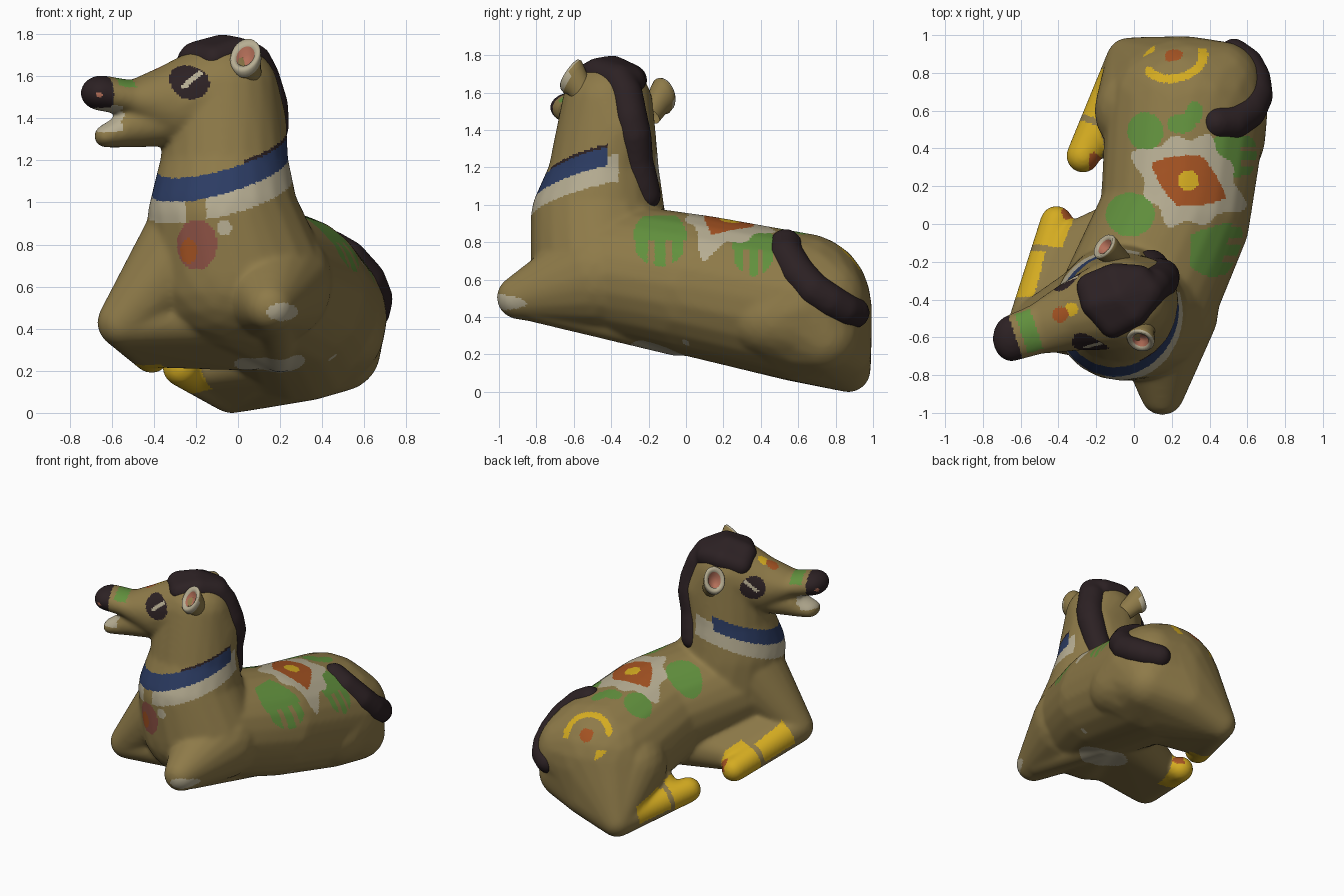
import bpy, bmesh, math
from mathutils import Vector, Matrix
from mathutils.geometry import intersect_point_line

if "Cube" in bpy.data.objects:
    bpy.data.objects.remove(bpy.data.objects["Cube"])

COLOURS = {
    "olive_clay": (0.27, 0.195, 0.066), "off_white": (0.47, 0.42, 0.29),
    "dark_brown": (0.025, 0.015, 0.017), "collar_blue": (0.025, 0.045, 0.125),
    "leaf_green": (0.12, 0.28, 0.047), "rust_orange": (0.37, 0.085, 0.016),
    "yellow": (0.66, 0.41, 0.015), "rose": (0.27, 0.085, 0.06),
    "ear_pink": (0.46, 0.16, 0.10)}
NAMES = list(COLOURS)
MATS = []
for name, rgb in COLOURS.items():
    m = bpy.data.materials.new(name)
    m.diffuse_color = (*rgb, 1)
    m.use_nodes = True
    m.node_tree.nodes["Principled BSDF"].inputs["Base Color"].default_value = m.diffuse_color
    MATS.append(m)

tmp = bmesh.new()
bmesh.ops.create_icosphere(tmp, subdivisions=3, radius=1)
BALL = [v.co.copy() for v in tmp.verts]
tmp.free()


def hull(bm, *balls):
    """Convex skin around ellipsoids given as (x, y, z, r) or (x, y, z, rx, ry, rz)."""
    verts = []
    for b in balls:
        r = b[3:] if len(b) == 6 else (b[3],) * 3
        verts += [bm.verts.new((b[0] + d.x * r[0], b[1] + d.y * r[1], b[2] + d.z * r[2])) for d in BALL]
    bmesh.ops.convex_hull(bm, input=verts)
    bmesh.ops.delete(bm, geom=[v for v in verts if not v.link_faces], context='VERTS')


def add_object(name, bm, mats):
    mesh = bpy.data.meshes.new(name)
    bmesh.ops.recalc_face_normals(bm, faces=bm.faces)
    bm.to_mesh(mesh)
    bm.free()
    for m in mats:
        mesh.materials.append(m)
    ob = bpy.data.objects.new(name, mesh)
    bpy.context.collection.objects.link(ob)
    return ob


def fuse(ob, voxel, smooth):
    """Melt the overlapping hulls into one smooth skin."""
    mats = list(ob.data.materials)
    r = ob.modifiers.new("fuse", 'REMESH')
    r.mode, r.voxel_size = 'VOXEL', voxel
    s = ob.modifiers.new("soften", 'SMOOTH')
    s.factor, s.iterations = 0.5, smooth
    mesh = bpy.data.meshes.new_from_object(ob.evaluated_get(bpy.context.evaluated_depsgraph_get()))
    ob.modifiers.clear()
    ob.data = mesh
    mesh.materials.clear()
    for m in mats:
        mesh.materials.append(m)
    mesh.shade_smooth()
    bpy.context.view_layer.update()


# ---- body: torso, neck, head and folded legs ----
chest = (0.0, -0.45, 0.66, 0.42, 0.38, 0.36)
belly = (0.22, 0.05, 0.57, 0.40, 0.40, 0.38)
rump = (0.28, 0.62, 0.45, 0.43, 0.375, 0.40)
neck_base = (-0.07, -0.47, 0.95, 0.36, 0.36, 0.28)
neck_mid = (-0.065, -0.44, 1.20, 0.305, 0.295, 0.12)
crown = (-0.07, -0.42, 1.53, 0.265, 0.245, 0.235)
cheek = (-0.29, -0.48, 1.465, 0.19, 0.19, 0.20)
knee_l = (-0.55, -0.535, 0.43, 0.12)
hoof_l = (-0.41, 0.01, 0.275, 0.088)
hock_l = (-0.03, 0.87, 0.115, 0.118)
hind_hoof_l = (-0.27, 0.36, 0.215, 0.09)
seat = (0.24, 0.84, 0.22, 0.15)

bm = bmesh.new()
hull(bm, chest, belly)
hull(bm, belly, rump)
hull(bm, rump, (0.45, 0.74, 0.47, 0.23, 0.23, 0.27), (0.50, 0.50, 0.40, 0.20, 0.30, 0.22))
hull(bm, rump, seat, hock_l, (0.48, 0.73, 0.30, 0.20))            # square hindquarters
hull(bm, chest, neck_base)
hull(bm, neck_base, neck_mid)
hull(bm, neck_mid, crown)
hull(bm, neck_mid, crown, (0.03, -0.37, 1.40, 0.20, 0.20, 0.15))  # nape
hull(bm, crown, cheek)
hull(bm, cheek, (-0.50, -0.55, 1.49, 0.10, 0.14, 0.085))
hull(bm, (-0.48, -0.545, 1.49, 0.10, 0.14, 0.085), (-0.65, -0.605, 1.52, 0.10, 0.125, 0.085))
hull(bm, (-0.36, -0.50, 1.38, 0.12, 0.14, 0.115), (-0.53, -0.56, 1.355, 0.07, 0.11, 0.095))
hull(bm, (-0.53, -0.56, 1.345, 0.07, 0.11, 0.085), (-0.63, -0.60, 1.315, 0.055, 0.09, 0.055))
hull(bm, (-0.20, -0.46, 0.80, 0.26), knee_l)                      # left shoulder
hull(bm, knee_l, hoof_l)
hull(bm, knee_l, (-0.43, -0.12, 0.30, 0.085), (0.05, -0.45, 0.47, 0.15), (0.05, 0.0, 0.38, 0.18))
hull(bm, (0.15, -0.45, 0.62, 0.30), (0.15, -0.895, 0.505, 0.118))  # right shoulder
hull(bm, (0.17, -0.80, 0.47, 0.10), (0.20, -0.05, 0.28, 0.09))    # right foreleg tucked under
hull(bm, (0.05, 0.60, 0.42, 0.26), hock_l)                        # left thigh
hull(bm, hock_l, hind_hoof_l)
hull(bm, hock_l, (-0.20, 0.47, 0.20, 0.09), (0.15, 0.40, 0.31, 0.18), seat)
body = add_object("body", bm, MATS)
fuse(body, 0.0115, 24)


# ---- paint rules ----
def spot(u, v, cu, cv, ru, rv=None):
    return ((u - cu) / ru) ** 2 + ((v - cv) / (rv or ru)) ** 2 < 1


def leg_paint(c, n, top, foot):
    """Yellow shin strip and yellow hoof along a leg."""
    a, b = Vector(top[:3]), Vector(foot[:3])
    p, t = intersect_point_line(c, a, b)
    if not 0.2 < t < 1.3 or (c - p).length > 0.14 or c.x > p.x + 0.085:
        return None
    if t > 0.72:
        return "rust_orange" if t > 0.85 and n.x > 0.35 and n.z > 0 else "yellow"
    if t < 0.66 and c.x < p.x - 0.01 and n.z > -0.3:
        return "yellow"


def head_paint(c, n):
    dx, dy = c.x + 0.10, c.y + 0.41
    a, l, z = -0.945 * dx - 0.327 * dy, 0.327 * dx - 0.945 * dy, c.z   # along, sideways
    if a > 0.48 and z > 1.25:                       # muzzle and mouth
        if a > 0.56 and z > 1.45:
            return "ear_pink" if spot(a, z, 0.63, 1.51, 0.014) and abs(l) > 0.03 else "dark_brown"
        if 1.335 < z < 1.46 and (a > 0.51 or abs(l) < 0.08):
            return "off_white"
    eye_z = 1.57 if l > 0 else 1.51                 # head leans to its left
    if abs(l) > 0.09 and spot(a, z, 0.20, eye_z, 0.086, 0.08):
        k = (z - eye_z - 0.02) + 0.8 * (a - 0.18)
        return "off_white" if abs(k) < 0.015 and spot(a, z, 0.19, eye_z + 0.015, 0.06) else "dark_brown"
    if n.z > 0.3 and z > 1.5:                       # forehead marks
        if 0.44 < a < 0.525 and abs(l) < 0.11:
            return "leaf_green"
        if spot(c.x, c.y, -0.39, -0.48, 0.042):
            return "rust_orange"
        if spot(c.x, c.y, -0.33, -0.45, 0.035):
            return "yellow"


def neck_paint(c, n):
    d = c.z - (1.306 + 0.246 * (c.x + c.y))         # height above the tilted collar line
    end = 0.25 * c.x + c.y
    stop = -0.36 if c.x > 0.03 else -0.185          # collar is open at the mane
    if end < stop and abs(d) < 0.05:
        return "collar_blue"
    if end < stop and 0 < d < 0.066 and c.x > 0.03:
        return "dark_brown"
    if end < stop + 0.06 and -0.15 < d < 0.0 and not (-0.25 < c.x < -0.15 and c.y < -0.5):
        return "off_white"
    if c.y < -0.5 and n.y < 0:                      # chest marks
        if spot(c.x, c.z, -0.235, 0.77, 0.04, 0.06):
            return "rust_orange"
        if spot(c.x, c.z, -0.195, 0.80, 0.095, 0.12):
            return "rose"
        if spot(c.x, c.z, -0.065, 0.88, 0.035) or (c.y < -0.8 and spot(c.x, c.z, 0.21, 0.48, 0.075, 0.042)):
            return "off_white"


def back_paint(c, n):
    x, y, z = c
    # flower
    dx, dy = x - 0.29, y - 0.23
    if n.z > 0.15 and z > 0.6:
        if spot(x, y, 0.29, 0.23, 0.055):
            return "yellow"
        ang = math.radians(-25)
        u, v = dx * math.cos(ang) + dy * math.sin(ang), dy * math.cos(ang) - dx * math.sin(ang)
        wave = 1 + 0.10 * math.cos(8 * math.atan2(v, u))
        if (abs(u) / 0.215) ** 1.25 + (abs(v) / 0.145) ** 1.25 < 1:
            return "rust_orange"
        if (abs(u) / 0.315) ** 1.3 + (abs(v) / 0.25) ** 1.3 < wave:
            return "off_white"
        # leaves on top and left
        if spot(x, y, 0.06, 0.49, 0.095, 0.10) or spot(x, y, -0.02, 0.05, 0.13, 0.115) \
                or spot(x, y, 0.25, 0.53, 0.075, 0.05) or spot(x, y, 0.32, 0.59, 0.045, 0.06):
            return "leaf_green"
    # fingered leaves on the right flank
    for cy, cz, r in ((-0.14, 0.82, 0.145), (0.36, 0.77, 0.115)):
        if x > 0.3 and spot(y, z, cy, cz, r, 0.15):
            if z > cz - 0.01 or math.cos((y - cy) * 3 * math.pi / r) > -0.4:
                return "leaf_green"
    # rump marks
    d = (c - Vector((0.21, 0.89, 0.70))).length
    if d < 0.05:
        return "rust_orange"
    if 0.135 < d < 0.182 and ((y < 0.83 and x > 0.06 and z > 0.6) or (x < 0.11 and 0.5 < z < 0.63)
                              or (x > 0.28 and y < 0.93 and z > 0.62)):
        return "yellow"


def paint(c, n):
    if c.z > 1.24 and c.x < -0.12:
        hit = head_paint(c, n)
        if hit:
            return hit
    if c.z > 0.4 and c.y < -0.1:
        hit = neck_paint(c, n)
        if hit:
            return hit
    hit = (back_paint(c, n) if c.z > 0.45 and c.y > -0.32 else None) \
        or leg_paint(c, n, knee_l, hoof_l) or leg_paint(c, n, hock_l, hind_hoof_l)
    if hit:
        return hit
    if n.z < -0.5 and (spot(c.x, c.y, 0.15, -0.15, 0.17, 0.16) or spot(c.x, c.y, 0.45, 0.0, 0.02)):
        return "off_white"                          # worn patch underneath
    return "olive_clay"


for p in body.data.polygons:
    p.material_index = NAMES.index(paint(p.center, p.normal))


# ---- mane and tail: thick strands pressed onto the body ----
def on_skin(x, y, z, r, sink=0.045):
    _, co, no, _ = body.closest_point_on_mesh(Vector((x, y, z)))
    return (*(co - no * sink), r)


def strand(bm, balls):
    for a, b in zip(balls, balls[1:]):
        hull(bm, a, b)


dark = [MATS[NAMES.index("dark_brown")]]
bm = bmesh.new()
top = on_skin(-0.08, -0.38, 1.80, 0.085)
rim = [on_skin(*q) for q in ((0.05, -0.25, 1.72, 0.09), (-0.12, -0.23, 1.74, 0.085), (-0.30, -0.27, 1.72, 0.08),
       (-0.23, -0.42, 1.74, 0.085), (-0.12, -0.56, 1.72, 0.075), (0.0, -0.48, 1.74, 0.085),
       (0.11, -0.34, 1.72, 0.095), (0.05, -0.25, 1.72, 0.09))]
for a, b in zip(rim, rim[1:]):
    hull(bm, top, a, b)
strand(bm, [rim[6]] + [on_skin(*q) for q in ((0.18, -0.27, 1.63, 0.095), (0.23, -0.24, 1.50, 0.095),
       (0.23, -0.21, 1.36, 0.095), (0.20, -0.18, 1.22, 0.09), (0.17, -0.15, 1.13, 0.09),
       (0.16, -0.10, 1.07, 0.085))])
fuse(add_object("mane", bm, dark), 0.014, 8)

bm = bmesh.new()
strand(bm, [on_skin(*q) for q in ((0.46, 0.54, 0.84, 0.09), (0.56, 0.54, 0.78, 0.095),
       (0.65, 0.60, 0.66, 0.095), (0.69, 0.69, 0.56, 0.095), (0.67, 0.78, 0.49, 0.095),
       (0.62, 0.86, 0.44, 0.09), (0.54, 0.92, 0.42, 0.085))])
fuse(add_object("tail", bm, dark), 0.014, 8)

# ---- ears: small cups with a pale rim and pink inside ----
PROFILE = [(0.06, -0.16), (0.07, -0.08), (0.085, -0.03), (0.088, 0.0), (0.08, 0.014),
           (0.052, 0.0), (0.04, -0.035), (0.0, -0.037)]
SKIN = ["olive_clay", "olive_clay", "off_white", "off_white", "off_white", "ear_pink", "ear_pink"]


def ear(name, rim, axis):
    bm = bmesh.new()
    sides = 28
    rot = Vector(axis).to_track_quat('Z', 'Y').to_matrix().to_4x4()
    place = Matrix.Translation(rim) @ rot @ Matrix.Diagonal((0.85, 1.0, 1.0, 1.0))
    rings = []
    for r, h in PROFILE:
        ring = []
        for i in range(sides):
            t = 2 * math.pi * i / sides
            lift = 0.4 * r * math.sin(t) if h > -0.04 else 0     # pointed upper lip
            ring.append(bm.verts.new(place @ Vector((r * math.cos(t), r * math.sin(t), h + lift))))
        rings.append(ring)
    for k, mat in enumerate(SKIN):
        for i in range(sides):
            j = (i + 1) % sides
            f = bm.faces.new((rings[k][i], rings[k][j], rings[k + 1][j], rings[k + 1][i]))
            back = math.sin(2 * math.pi * i / sides) > 0 and k == 2
            f.material_index = NAMES.index("olive_clay" if back else mat)
    bmesh.ops.remove_doubles(bm, verts=bm.verts, dist=0.0005)
    add_object(name, bm, MATS).data.shade_smooth()


ear("right_ear", (0.035, -0.615, 1.695), (-0.18, -0.50, 0.80))
ear("left_ear", (-0.155, -0.12, 1.59), (-0.50, 0.40, 0.65))
